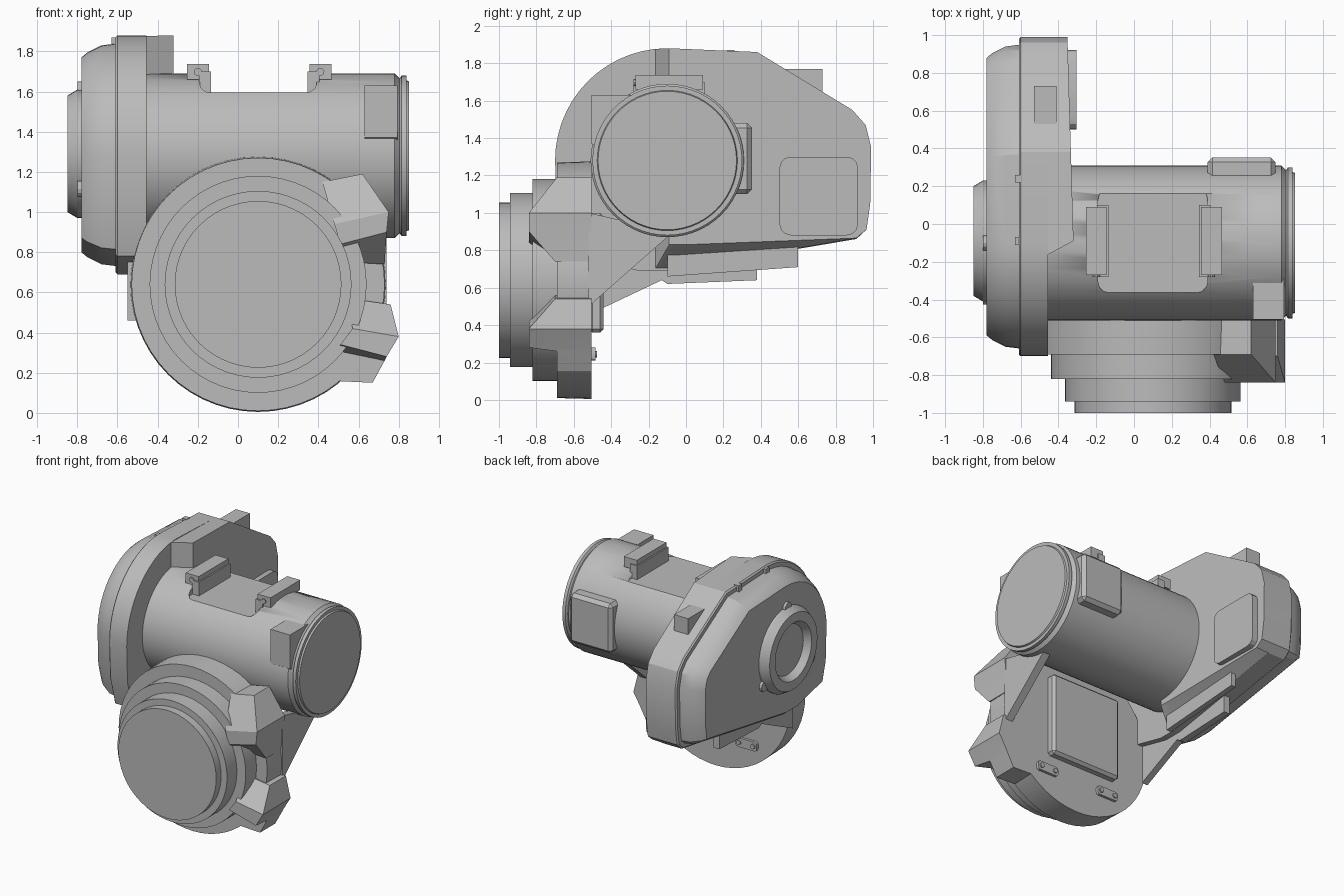
import bpy, bmesh
from math import sin, cos, pi, radians
from mathutils import Vector

if "Cube" in bpy.data.objects:
    bpy.data.objects.remove(bpy.data.objects["Cube"], do_unlink=True)

grey = bpy.data.materials.new("cast_grey")
grey.use_nodes = True
TONE = (0.5, 0.5, 0.5, 1)
grey.diffuse_color = TONE
grey.node_tree.nodes["Principled BSDF"].inputs["Base Color"].default_value = TONE


def finish(name, bm):
    bmesh.ops.recalc_face_normals(bm, faces=bm.faces[:])
    mesh = bpy.data.meshes.new(name)
    bm.to_mesh(mesh)
    bm.free()
    mesh.materials.append(grey)
    ob = bpy.data.objects.new(name, mesh)
    bpy.context.collection.objects.link(ob)
    bpy.ops.object.select_all(action="DESELECT")
    ob.select_set(True)
    bpy.context.view_layer.objects.active = ob
    bpy.ops.object.shade_smooth_by_angle(angle=radians(25))
    return ob


def loft(name, rings, closed=False):
    """Skin a list of equal-length point rings, capping the ends."""
    bm = bmesh.new()
    loops = [[bm.verts.new(p) for p in ring] for ring in rings]
    n = len(loops[0])
    for a, b in zip(loops, loops[1:]):
        for i in range(n):
            j = (i + 1) % n
            bm.faces.new((a[i], a[j], b[j], b[i]))
    bm.faces.new(loops[0])
    bm.faces.new(loops[-1])
    return finish(name, bm)


def lathe(name, axis, centre, profile, n=56):
    """Revolve (position, radius) pairs around the x or y axis."""
    rings = []
    for pos, r in profile:
        ring = []
        for i in range(n):
            u, v = centre[0] + r * cos(2 * pi * i / n), centre[1] + r * sin(2 * pi * i / n)
            ring.append((pos, u, v) if axis == "x" else (u, pos, v))
        rings.append(ring)
    return loft(name, rings)


def box(name, x, y, z, bevel=0.0, axis=None):
    """Box from ranges; bevel all edges or only those along one axis."""
    bm = bmesh.new()
    bmesh.ops.create_cube(bm, size=1)
    for v in bm.verts:
        v.co = [r[0] if c < 0 else r[1] for c, r in zip(v.co, (x, y, z))]
    if bevel:
        def along(e):
            d = e.verts[0].co - e.verts[1].co
            return axis is None or abs(d["xyz".index(axis)]) > 1e-5
        bmesh.ops.bevel(bm, geom=[e for e in bm.edges if along(e)], offset=bevel,
                        segments=3 if axis else 1, affect="EDGES", profile=0.5)
    return finish(name, bm)


def slab(name, x, yz):
    return loft(name, [[(px, y, z) for y, z in yz] for px in x])


def inset(poly, d):
    """Move a counter-clockwise outline inward by d with mitred corners."""
    pts = [Vector(p) for p in poly]
    out = []
    for i, p in enumerate(pts):
        a, b = (p - pts[i - 1]).normalized(), (pts[(i + 1) % len(pts)] - p).normalized()
        na, nb = Vector((-a.y, a.x)), Vector((-b.y, b.x))
        m = (na + nb) / (1 + na.dot(nb))
        out.append(p + m * d)
    return out


# Gear housing: teardrop outline in the y-z plane
AY, AZ = -0.1, 1.28
arc = [(AY + 0.6 * cos(t), AZ + 0.6 * sin(t)) for t in (pi / 2 + i * pi / 28 for i in range(15))]
tail = [(0.91, 0.86), (0.965, 0.91), (0.985, 1.05), (0.99, 1.35), (0.96, 1.47), (0.89, 1.55), (0.38, 1.86)]
outline = arc + [(-0.69, 1.0), (-0.63, 0.78), (-0.25, 0.69), (-0.1, 0.69)] + tail


def at_x(x, d=0.0):
    return [(x, p[0], p[1]) for p in inset(outline, d)]


loft("housing_flange", [at_x(-0.61, 0.01), at_x(-0.6), at_x(-0.455)])
loft("housing_cover", [at_x(-0.78, 0.11), at_x(-0.75, 0.085), at_x(-0.68, 0.05), at_x(-0.6, 0.04)])

# Thick rear half of the housing with chamfered underside
rear = [(-0.17, 1.876), (-0.17, 0.69), (-0.1, 0.69)] + tail
face = [(-0.09, 1.88), (-0.09, 0.83), (0.0, 0.83)] + [(y, max(z, 0.865)) for y, z in tail]
loft("housing_rear", [[(-0.47, y, z) for y, z in rear],
                      [(-0.32 - 0.03 * (y + 0.09), y, z) for y, z in face]])
box("inspection_plate", (-0.37, -0.305), (0.5, 0.92), (0.88, 1.3), 0.06, "x")
box("housing_tab", (-0.53, -0.41), (0.53, 0.73), (1.55, 1.77))
for y in (-0.09, 0.24):
    box("rim_clip", (-0.63, -0.59), (y - 0.02, y + 0.02), (1.8, 1.87))
slab("long_rib", (-0.42, -0.38), [(-0.1, 0.66), (0.6, 0.71), (0.6, 0.85), (-0.1, 0.85)])
slab("lower_rib", (-0.55, -0.5), [(-0.51, 0.46), (-0.13, 0.64), (-0.1, 0.62), (0.38, 0.64),
                                  (0.38, 0.8), (-0.51, 0.8)])

# Bearing hub on the cover
lathe("bearing_hub", "x", (AY + 0.01, AZ + 0.01),
      [(-0.76, 0.32), (-0.8, 0.32), (-0.85, 0.29), (-0.85, 0.22), (-0.8, 0.19), (-0.8, 0.01)], 40)
for k in range(3):
    t = pi / 2 + k * 2 * pi / 3
    lathe("hub_ear", "x", (AY + 0.33 * cos(t), AZ + 0.33 * sin(t)), [(-0.8, 0.04), (-0.76, 0.04)], 12)

# Motor barrel with a flat seat cut into the top
barrel = lathe("motor_barrel", "x", (AY, AZ), [(-0.5, 0.41), (0.78, 0.41), (0.805, 0.385), (0.815, 0.4),
                                               (0.84, 0.4), (0.84, 0.375), (0.852, 0.37)])
cutter = box("seat_cutter", (-0.19, 0.39), (-0.365, 0.19), (1.595, 1.9), 0.06, "z")
cutter.hide_render = True
cut = barrel.modifiers.new("seat", "BOOLEAN")
cut.operation, cut.object, cut.solver = "DIFFERENCE", cutter, "EXACT"
bpy.context.view_layer.objects.active = barrel
bpy.ops.object.modifier_apply(modifier="seat")
bpy.data.objects.remove(cutter, do_unlink=True)

# Clamp feet either side of the seat, mirrored about its middle
for s in (-1, 1):
    mid = 0.105
    box("clamp_foot", sorted((mid + s * 0.24, mid + s * 0.3)), (-0.28, 0.1), (1.58, 1.7))
    box("clamp_head", sorted((mid + s * 0.25, mid + s * 0.36)), (-0.27, 0.09), (1.66, 1.737))
    lathe("clamp_screw", "y", (mid + s * 0.305, 1.698), [(-0.28, 0.02), (-0.2, 0.02)], 10)

box("terminal_box", (0.39, 0.75), (0.2, 0.352), (1.1, 1.48), 0.025)
slab("cable_entry", (0.63, 0.795), [(-0.505, 1.63), (-0.505, 1.37), (-0.4, 1.3), (-0.2, 1.5), (-0.24, 1.63)])

# Stepped output drum facing forward
DX, DZ = 0.1, 0.64
lathe("output_drum", "y", (DX, DZ), [(-0.505, 0.635), (-0.69, 0.63), (-0.69, 0.54), (-0.82, 0.54),
                                     (-0.82, 0.465), (-0.94, 0.465), (-0.94, 0.415), (-1.0, 0.415)])


def section(xi, zi, xo, zo, yf):
    return [(xi - 0.06, -0.505, zi), (xo, -0.505, zo), (xo, yf, zo), (xi - 0.06, yf, zi)]


# Mounting lugs on the side of the drum
loft("upper_lug", [section(0.48, 1.15, 0.62, 1.19, -0.69), section(0.54, 0.94, 0.75, 1.0, -0.84),
                   section(0.57, 0.84, 0.74, 0.9, -0.84), section(0.62, 0.75, 0.73, 0.74, -0.7)])
loft("lower_lug", [section(0.52, 0.16, 0.67, 0.15, -0.69), section(0.55, 0.31, 0.73, 0.26, -0.69),
                   section(0.57, 0.34, 0.74, 0.28, -0.84), section(0.63, 0.42, 0.8, 0.38, -0.84),
                   section(0.61, 0.57, 0.76, 0.54, -0.7)])

# Support web, back plate and small brackets behind the drum
slab("support_web", (0.68, 0.74), [(-0.52, 1.0), (-0.52, 0.5), (-0.1, 0.87), (-0.3, 0.95)])
box("back_plate", (-0.24, 0.36), (-0.52, -0.44), (0.36, 1.0), 0.02)
for x in (-0.17, 0.37):
    box("bracket", (x - 0.09, x + 0.09), (-0.52, -0.485), (0.21, 0.28), 0.02, "y")
    for dx in (-0.06, 0.06):
        lathe("bracket_bolt", "y", (x + dx, 0.245), [(-0.5, 0.018), (-0.475, 0.018)], 10)
